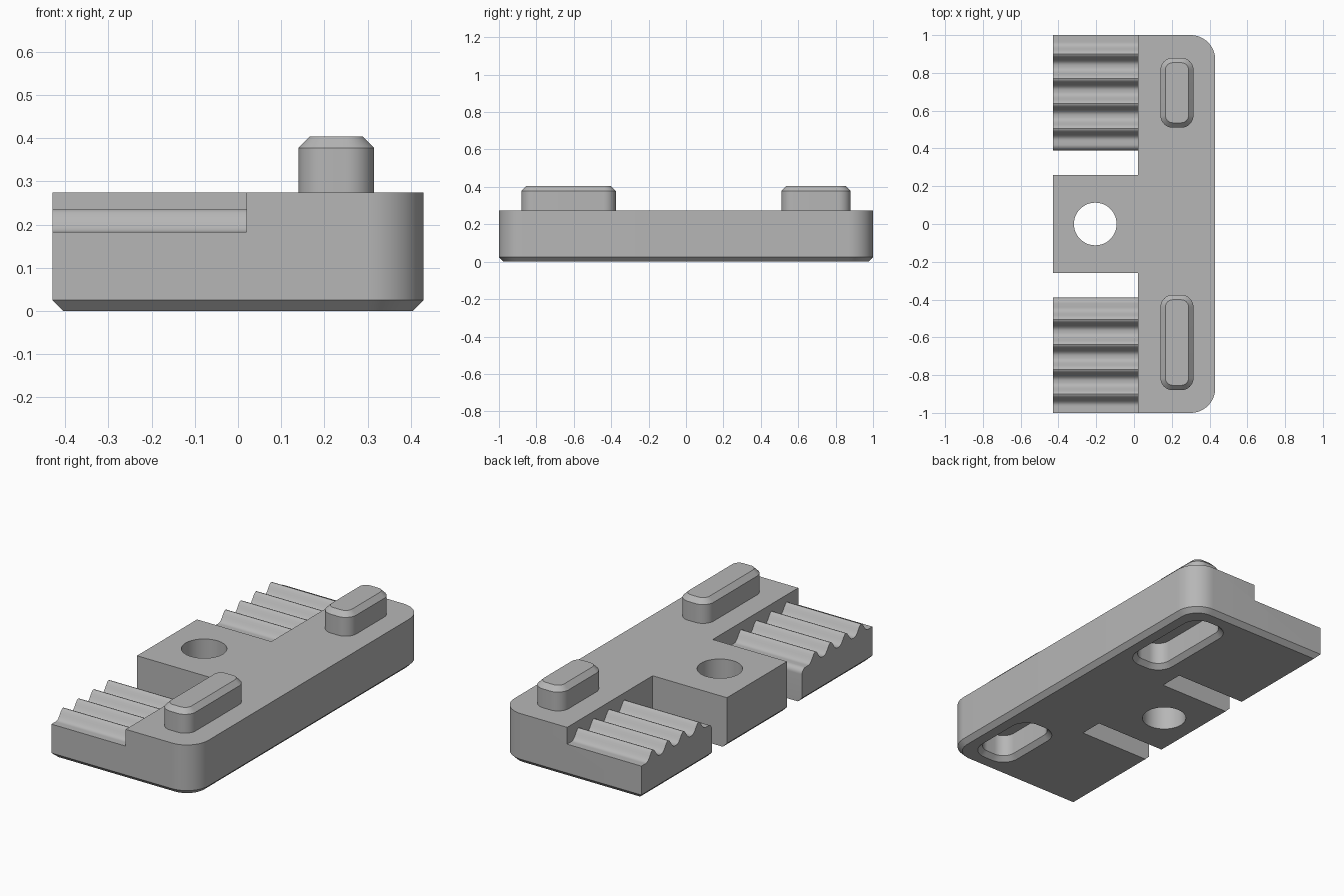
import bpy, bmesh, math

# Remove the default cube
if "Cube" in bpy.data.objects:
    bpy.data.objects.remove(bpy.data.objects["Cube"], do_unlink=True)

GREY = (0.47, 0.47, 0.47, 1)
mat = bpy.data.materials.new("plain grey")
mat.use_nodes = True
mat.diffuse_color = GREY
mat.node_tree.nodes["Principled BSDF"].inputs["Base Color"].default_value = GREY


def rounded(cx, cy, w, l, r, z, left_r=None):
    """Ring of points for a rounded rectangle; left_r is the radius on the -x side."""
    pts = []
    for i, (sx, sy) in enumerate([(1, 1), (-1, 1), (-1, -1), (1, -1)]):
        rad = r if sx > 0 or left_r is None else left_r
        px, py = cx + sx * (w / 2 - rad), cy + sy * (l / 2 - rad)
        if rad == 0:
            pts.append((px, py, z))
            continue
        for k in range(13):
            a = math.radians(90 * i + 90 * k / 12)
            pts.append((px + rad * math.cos(a), py + rad * math.sin(a), z))
    return pts


def loft(name, rings):
    """Closed solid through rings with matching point counts."""
    bm = bmesh.new()
    rows = [[bm.verts.new(p) for p in ring] for ring in rings]
    n = len(rows[0])
    for a, b in zip(rows, rows[1:]):
        for i in range(n):
            j = (i + 1) % n
            bm.faces.new((a[i], a[j], b[j], b[i]))
    bm.faces.new(rows[0])
    bm.faces.new(rows[-1])
    bmesh.ops.recalc_face_normals(bm, faces=bm.faces)
    mesh = bpy.data.meshes.new(name)
    bm.to_mesh(mesh)
    bm.free()
    mesh.materials.append(mat)
    ob = bpy.data.objects.new(name, mesh)
    bpy.context.collection.objects.link(ob)
    return ob


def cut(target, cutter):
    cutter.hide_render = True
    mod = target.modifiers.new("cut", "BOOLEAN")
    mod.operation = "DIFFERENCE"
    mod.solver = "EXACT"
    mod.object = cutter
    bpy.context.view_layer.objects.active = target
    bpy.ops.object.modifier_apply(modifier=mod.name)
    bpy.data.objects.remove(cutter, do_unlink=True)


def smooth(ob):
    bpy.ops.object.select_all(action="DESELECT")
    ob.select_set(True)
    bpy.context.view_layer.objects.active = ob
    bpy.ops.object.shade_smooth_by_angle(angle=math.radians(30))


# Base plate with rounded outer corners and a chamfered underside
W, L, H, CH = 0.86, 2.0, 0.275, 0.025
plate = loft("base_plate", [
    rounded(0, 0, W - 2 * CH, L - 2 * CH, 0.13 - CH, 0, 0),
    rounded(0, 0, W, L, 0.13, CH, 0),
    rounded(0, 0, W, L, 0.13, H, 0),
])

# Slot beside the centre tab plus the ribbed gripping surface, on both ends
LOW, RIDGE, PITCH, FIRST, LIP = 0.183, 0.052, 0.132, 0.505, 0.03
for side in (1, -1):
    prof = [(0.26, -0.1), (0.39, -0.1)]
    for k in range(9):
        a = math.pi / 2 * k / 8
        prof.append((0.39 + LIP * (1 - math.cos(a)), LOW - LIP * (1 - math.sin(a))))
    start = FIRST - PITCH / 2
    for k in range(4 * 20 + 1):
        w = 0.5 - 0.5 * math.cos(2 * math.pi * k / 20)
        prof.append((start + PITCH * k / 20, LOW + RIDGE * w ** 1.6))
    prof += [(1.1, LOW), (1.1, 0.4), (0.26, 0.4)]
    cutter = loft("rib_cutter", [[(x, side * y, z) for y, z in prof] for x in (-0.6, 0.02)])
    cut(plate, cutter)

# Screw hole through the centre tab
cut(plate, loft("hole_cutter", [rounded(-0.205, 0, 0.226, 0.226, 0.113, z) for z in (-0.1, 0.5)]))

# Chamfered sockets in the underside
PX = 0.2275
for cy, length in ((0.6275, 0.52), (-0.695, 0.385)):
    cut(plate, loft("socket_cutter", [
        rounded(PX, cy, 0.19 + 2 * g, length + 2 * g, 0.07 + g, z)
        for g, z in ((0.035, -0.01), (0, CH), (0, 0.145))]))
smooth(plate)

# Locating pegs on the top
for name, cy, length in (("front_peg", -0.6275, 0.505), ("back_peg", 0.695, 0.37)):
    peg = loft(name, [
        rounded(PX, cy, 0.175 - 2 * g, length - 2 * g, 0.065 - g, z)
        for g, z in ((0, 0.265), (0, 0.378), (0.026, 0.404))])
    smooth(peg)
